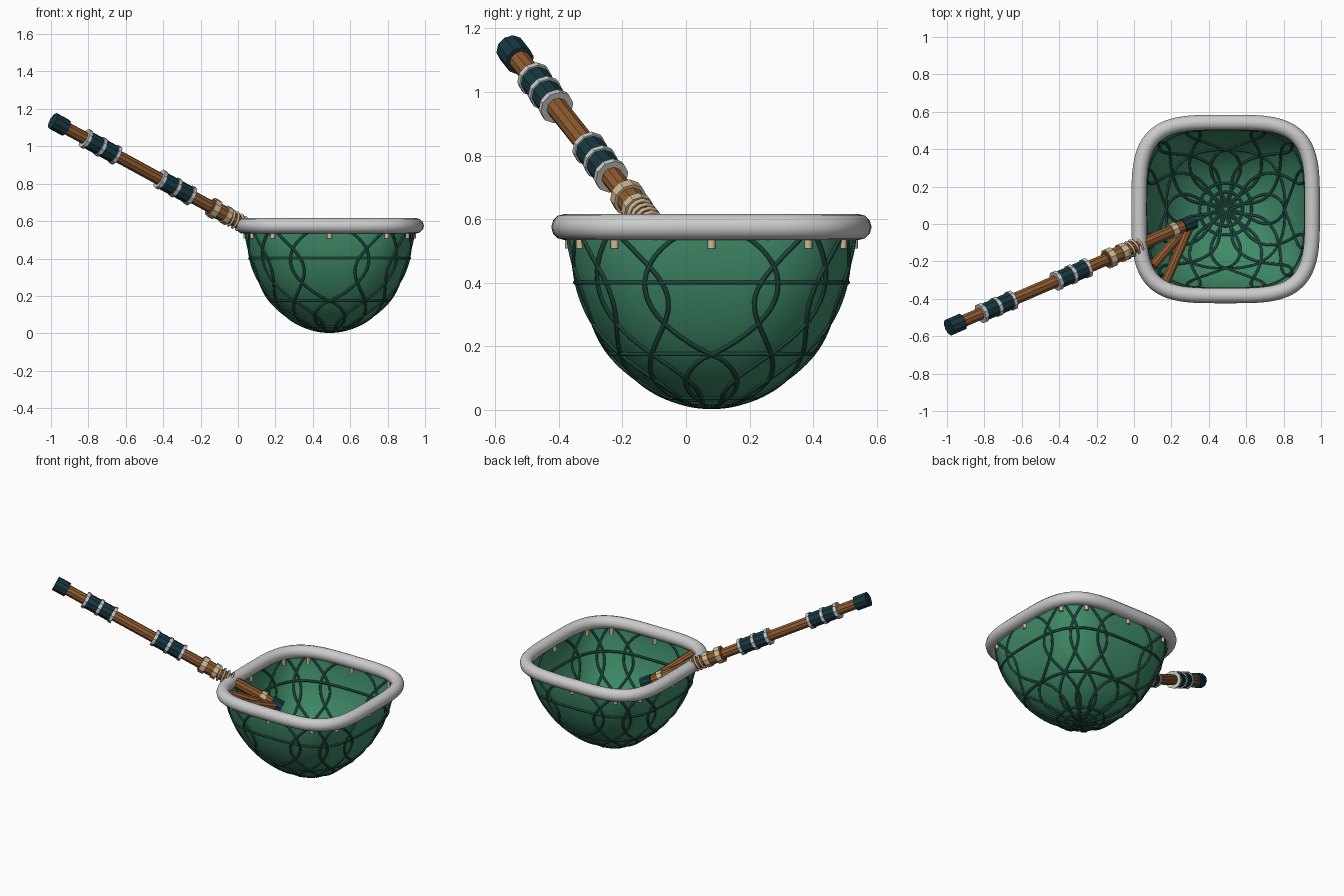
import bpy, bmesh
from math import sin, cos, pi, copysign
from mathutils import Vector

if "Cube" in bpy.data.objects:
    bpy.data.objects.remove(bpy.data.objects["Cube"])

def mat(name, c):
    m = bpy.data.materials.new(name)
    m.diffuse_color = (*c, 1)
    m.use_nodes = True
    m.node_tree.nodes["Principled BSDF"].inputs["Base Color"].default_value = m.diffuse_color
    return m

GREEN = mat("net_green", (0.05, 0.26, 0.14))
CORD = mat("cord_green", (0.012, 0.06, 0.045))
WOOD = mat("wood", (0.28, 0.105, 0.03))
WRAP = mat("dark_wrap", (0.008, 0.04, 0.05))
BONE = mat("bone", (0.62, 0.48, 0.29))

CX, CY, ZR, H, R = 0.49, 0.08, 0.575, 0.565, 0.45

def sgnpow(v, e):
    return copysign(abs(v) ** e, v) if abs(v) > 1e-9 else 0.0

def squircle(a, r, e, z):
    return Vector((CX + r * sgnpow(cos(a), e), CY + r * sgnpow(sin(a), e), z))

# bag surface: t = 0 at the rim, 1 at the bottom; square turning to round
def bag(a, t, grow=0.0):
    return squircle(a, (R + grow) * cos(t * pi / 2), 0.53 + 0.47 * t, ZR - H * sin(t * pi / 2))

def link(name, data, m):
    o = bpy.data.objects.new(name, data)
    bpy.context.collection.objects.link(o)
    if m:
        data.materials.append(m)
    return o

def tubes(name, paths, radius, m, cyclic=False, res=1):
    cu = bpy.data.curves.new(name, 'CURVE')
    cu.dimensions = '3D'
    cu.bevel_depth = radius
    cu.bevel_resolution = res
    cu.use_fill_caps = not cyclic
    for pts in paths:
        s = cu.splines.new('POLY')
        s.points.add(len(pts) - 1)
        for p, q in zip(s.points, pts):
            p.co = (*q, 1)
        s.use_cyclic_u = cyclic
        s.use_smooth = True
    return link(name, cu, m)

def rod(name, p, q, r1, r2, m, n=10, smooth=False):
    p, q = Vector(p), Vector(q)
    bm = bmesh.new()
    bmesh.ops.create_cone(bm, cap_ends=True, segments=n, radius1=r1, radius2=r2, depth=(q - p).length)
    for f in bm.faces:
        f.smooth = smooth and len(f.verts) == 4
    me = bpy.data.meshes.new(name)
    bm.to_mesh(me)
    bm.free()
    o = link(name, me, m)
    o.location = (p + q) / 2
    o.rotation_euler = (q - p).to_track_quat('Z', 'Y').to_euler()
    return o

# rim hoop
tubes("rim_hoop", [[squircle(2 * pi * i / 96, 0.463, 0.53, ZR) for i in range(96)]],
      0.041, None, True, 4)

# net bag
N, M = 64, 20
bm = bmesh.new()
rows = [[bm.verts.new(bag(2 * pi * i / N, j / M)) for i in range(N)] for j in range(M)]
tip = bm.verts.new((CX, CY, ZR - H))
for j in range(M - 1):
    for i in range(N):
        k = (i + 1) % N
        bm.faces.new((rows[j][i], rows[j + 1][i], rows[j + 1][k], rows[j][k])).smooth = True
for i in range(N):
    bm.faces.new((rows[-1][i], tip, rows[-1][(i + 1) % N])).smooth = True
bmesh.ops.recalc_face_normals(bm, faces=bm.faces)
me = bpy.data.meshes.new("net_bag")
bm.to_mesh(me)
bm.free()
link("net_bag", me, GREEN)

# waving mesh cords and level ring cords
strands = []
for k in range(12):
    for s in (-1, 1):
        strands.append([bag(k * pi / 6 + s * 0.34 * sin(2 * pi * t), t)
                        for t in [0.99 * i / 40 for i in range(41)]])
tubes("net_cords", strands, 0.008, CORD)
tubes("ring_cords", [[bag(2 * pi * i / 64, t) for i in range(64)] for t in (0.2, 0.5, 0.8, 0.87)],
      0.008, CORD, True)

# toggles under the rim
for k in range(12):
    p = bag(k * pi / 6, 0.06)
    rod(f"toggle_{k}", (p.x, p.y, 0.507), (p.x, p.y, 0.56), 0.013, 0.013, BONE, 8, True)

# handle pole, addressed by the x value along its axis
def ax(x):
    return Vector((x, -0.54 + 0.432 * (x + 0.96), 1.12 - 0.545 * (x + 0.96)))

def band(name, x0, x1, r, m, r2=None):
    return rod(name, ax(x0), ax(x1), r, r2 or r, m)

band("handle_pole", -0.96, 0.29, 0.034, WOOD)
band("butt_cap", -0.99, -0.92, 0.047, WRAP)
band("tip_cap", 0.26, 0.32, 0.042, WRAP)
band("tip_ring", 0.195, 0.225, 0.043, BONE)

# two grips with metal rings
for i, x in enumerate((-0.735, -0.335)):
    band(f"grip_{i}", x - 0.085, x + 0.085, 0.049, WRAP)
    for j, d in enumerate((-0.078, 0.0, 0.078)):
        band(f"grip_{i}_ring_{j}", x + d - 0.008, x + d + 0.008, 0.055, None)

# ferrule and lashing where the pole meets the rim
band("ferrule", -0.15, -0.05, 0.046, WOOD, 0.042)
band("ferrule_ring_0", -0.145, -0.115, 0.055, BONE)
band("ferrule_ring_1", -0.075, -0.05, 0.051, BONE)
q = (ax(1) - ax(0)).to_track_quat('Z', 'Y')
tubes("lashing", [[ax(-0.05 + 0.09 * i / 48) + q @ Vector((0.042 * cos(i * pi / 6), 0.042 * sin(i * pi / 6), 0))
                   for i in range(49)]], 0.007, BONE)

# fork prongs from the tip back to the wall of the bag
rod("prong_0", (0.27, -0.03, 0.44), (0.10, -0.225, 0.55), 0.026, 0.026, WOOD)
rod("prong_1", (0.29, -0.03, 0.44), (0.165, -0.32, 0.55), 0.026, 0.026, WOOD)
